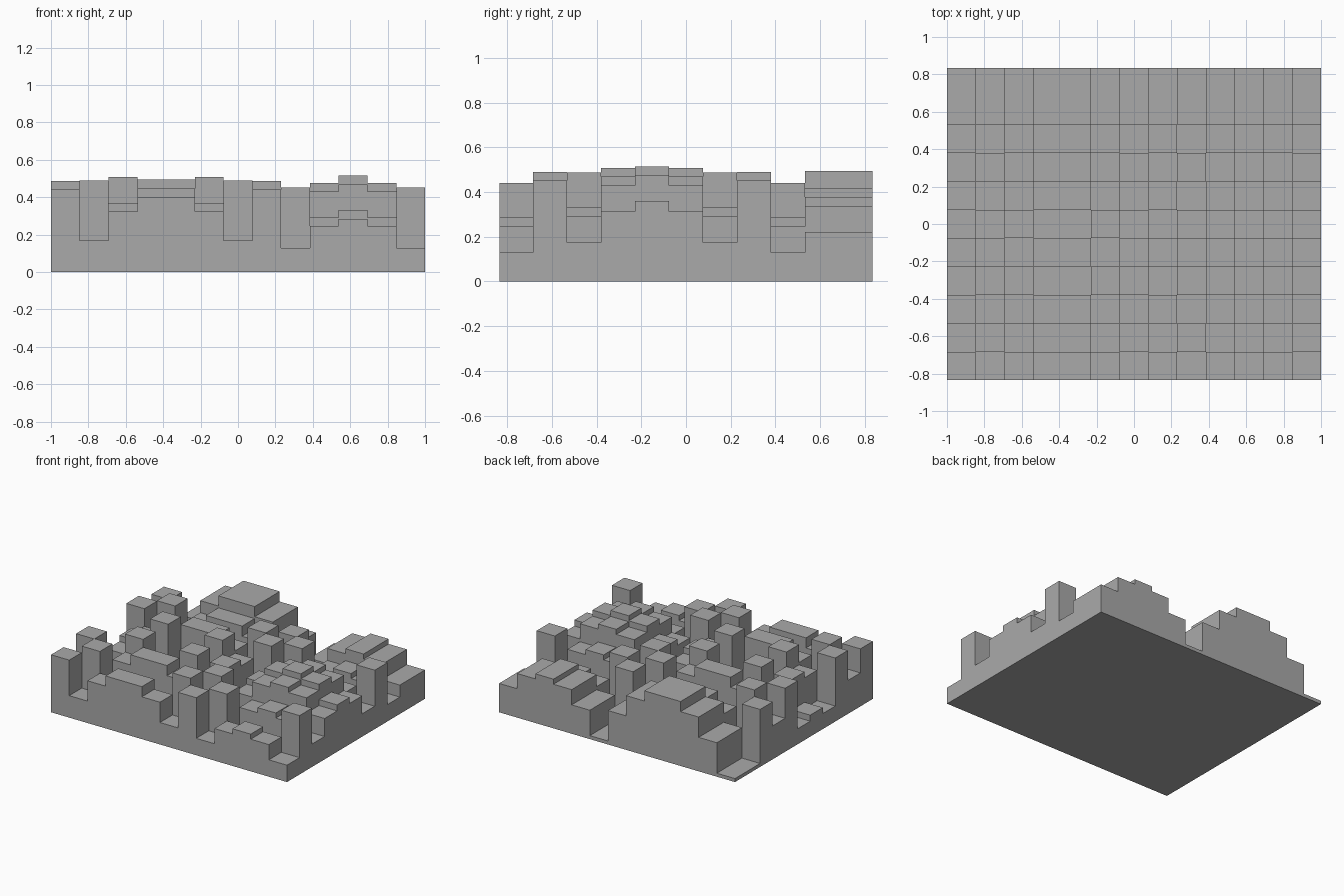
import bpy
import bmesh

cube = bpy.data.objects.get("Cube")
if cube:
    bpy.data.objects.remove(cube, do_unlink=True)

# Panel layout: a grid of square wells following a quadratic residue rule
COLS, ROWS = 13, 11
HALF_X, HALF_Y = 1.0, 0.835
PEAK, DEPTH = 0.515, 0.506
PEAK_COL, PEAK_ROW = 10, 4


def x_at(i):
    return -HALF_X + 2 * HALF_X * i / COLS


def y_at(j):
    return -HALF_Y + 2 * HALF_Y * j / ROWS


def height(i, j):
    """Block height; zero outside the panel."""
    if not (0 <= i < COLS and 0 <= j < ROWS):
        return 0.0
    n, m = i - PEAK_COL, j - PEAK_ROW
    steps = (n * n * ROWS + m * m * COLS) % (COLS * ROWS)
    return PEAK - DEPTH * steps / (COLS * ROWS)


bm = bmesh.new()


def quad(*points):
    bm.faces.new([bm.verts.new(p) for p in points])


# Block tops
for i in range(COLS):
    for j in range(ROWS):
        x0, x1, y0, y1, h = x_at(i), x_at(i + 1), y_at(j), y_at(j + 1), height(i, j)
        quad((x0, y0, h), (x1, y0, h), (x1, y1, h), (x0, y1, h))

# Walls across the columns, each facing its lower neighbour
for i in range(COLS + 1):
    for j in range(ROWS):
        a, b = height(i - 1, j), height(i, j)
        if abs(a - b) > 1e-6:
            x, y0, y1 = x_at(i), y_at(j), y_at(j + 1)
            quad((x, y0, a), (x, y0, b), (x, y1, b), (x, y1, a))

# Walls across the rows
for i in range(COLS):
    for j in range(ROWS + 1):
        a, b = height(i, j - 1), height(i, j)
        if abs(a - b) > 1e-6:
            y, x0, x1 = y_at(j), x_at(i), x_at(i + 1)
            quad((x0, y, a), (x1, y, a), (x1, y, b), (x0, y, b))

# Flat underside
quad((-HALF_X, -HALF_Y, 0), (-HALF_X, HALF_Y, 0), (HALF_X, HALF_Y, 0), (HALF_X, -HALF_Y, 0))

bmesh.ops.remove_doubles(bm, verts=bm.verts, dist=1e-5)
mesh = bpy.data.meshes.new("diffuser_panel")
bm.to_mesh(mesh)
bm.free()
panel = bpy.data.objects.new("diffuser_panel", mesh)
bpy.context.collection.objects.link(panel)

# Plain grey material
grey = bpy.data.materials.new("plain_grey")
grey.use_nodes = True
colour = (0.4, 0.4, 0.4, 1.0)
grey.diffuse_color = colour
grey.node_tree.nodes["Principled BSDF"].inputs["Base Color"].default_value = colour
mesh.materials.append(grey)
